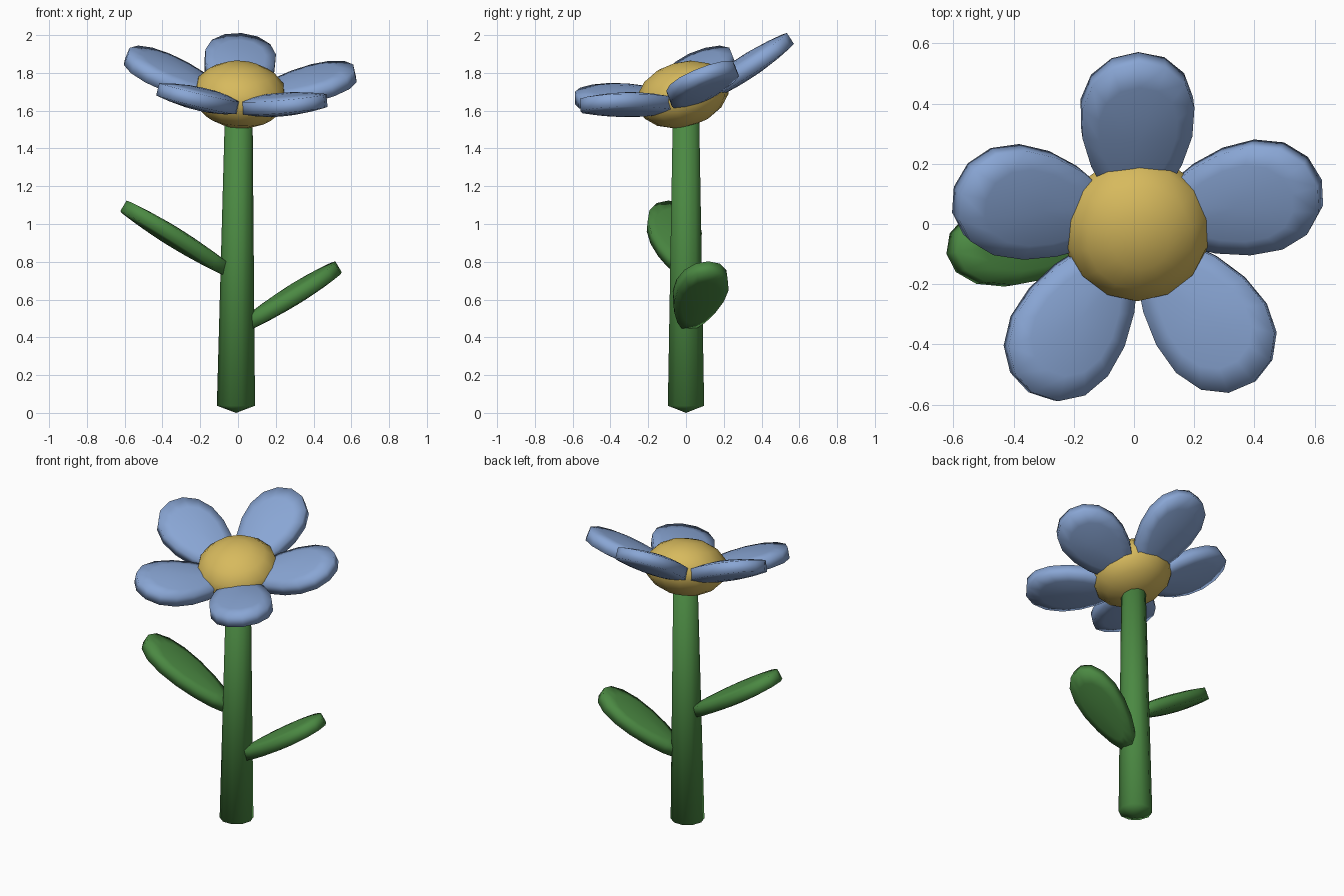
import bpy, bmesh, math
from mathutils import Matrix, Vector

if "Cube" in bpy.data.objects:
    bpy.data.objects.remove(bpy.data.objects["Cube"])


def material(name, rgb):
    m = bpy.data.materials.new(name)
    m.diffuse_color = (*rgb, 1)
    m.use_nodes = True
    m.node_tree.nodes["Principled BSDF"].inputs["Base Color"].default_value = m.diffuse_color
    return m


GREEN = material("leaf green", (0.07, 0.25, 0.055))
BLUE = material("petal blue", (0.25, 0.38, 0.66))
YELLOW = material("centre yellow", (0.68, 0.49, 0.11))


def finish(name, bm, mat, matrix=Matrix()):
    bmesh.ops.recalc_face_normals(bm, faces=bm.faces[:])
    bm.transform(matrix)
    me = bpy.data.meshes.new(name)
    for f in bm.faces:
        f.smooth = True
    bm.to_mesh(me)
    bm.free()
    me.materials.append(mat)
    ob = bpy.data.objects.new(name, me)
    bpy.context.collection.objects.link(ob)
    return ob


def loft(bm, bottom, rings, top):
    """Skin closed rings of points and close both ends with a fan."""
    rows = [[bm.verts.new(p) for p in r] for r in rings]
    n = len(rows[0])
    for a, b in zip(rows, rows[1:]):
        for i in range(n):
            j = (i + 1) % n
            bm.faces.new((a[i], a[j], b[j], b[i]))
    for tip, row in ((bottom, rows[0]), (top, rows[-1])):
        v = bm.verts.new(tip)
        for i in range(n):
            bm.faces.new((v, row[i], row[(i + 1) % n]))


def blade(name, mat, matrix, start, end, half_width, rim, thick, n=16):
    """Egg-shaped pillow with a blunt rim, lying along local +x."""
    uc, ru = (start + end) / 2, (end - start) / 2

    def ring(s, side):
        z = side * (rim + (thick - rim) * (1 - s * s))
        pts = []
        for i in range(n):
            t = math.tau * i / n
            c = math.cos(t)
            pts.append((uc + s * ru * c,
                        s * half_width * math.sin(t) * (1 + 0.28 * c), z))
        return pts

    rings = [ring(s, -1) for s in (0.35, 0.7, 1)] + [ring(s, 1) for s in (1, 0.7, 0.35)]
    bm = bmesh.new()
    loft(bm, (uc, 0, -thick), rings, (uc, 0, thick))
    return finish(name, bm, mat, matrix)


def aim(azimuth, lift):
    return (Matrix.Rotation(math.radians(azimuth), 4, 'Z')
            @ Matrix.Rotation(-math.radians(lift), 4, 'Y'))


# Stem: tapered, slightly leaning, with a shallow pointed foot
def circle(x, r, z, n=10):
    return [(x + r * math.cos(math.tau * i / n), r * math.sin(math.tau * i / n), z)
            for i in range(n)]


bm = bmesh.new()
loft(bm, (-0.01, 0, 0), [circle(-0.011, 0.101, 0.038), circle(0.004, 0.073, 1.6)],
     (0.004, 0, 1.62))
finish("stem", bm, GREEN)

# Leaves
blade("right_leaf", GREEN, Matrix.Translation((0, 0, 0.44)) @ aim(13, 31.5),
      0.04, 0.64, 0.135, 0.033, 0.052)
blade("left_leaf", GREEN, Matrix.Translation((0, 0, 0.72)) @ aim(189, 31.5),
      0.06, 0.72, 0.135, 0.033, 0.052)

# Flower head frame: nods towards the front and a little to the right
up = Vector((0.08, -0.29, 1)).normalized()
head = (Matrix.Translation((0, 0, 1.622))
        @ Vector((0, 0, 1)).rotation_difference(up).to_matrix().to_4x4())

# Flower centre
bm = bmesh.new()
bmesh.ops.create_uvsphere(bm, u_segments=14, v_segments=8, radius=1)
finish("flower_centre", bm, YELLOW,
       head @ Matrix.Translation((0.005, 0.002, 0.066)) @ Matrix.Diagonal((0.25, 0.25, 0.172, 1)))

# Petals
for k, azimuth in enumerate((90.5, 163.5, 236, 308.5, 17.5)):
    blade(f"petal_{k + 1}", BLUE, head @ aim(azimuth, 17),
          0.07, 0.66, 0.183, 0.034, 0.062)
